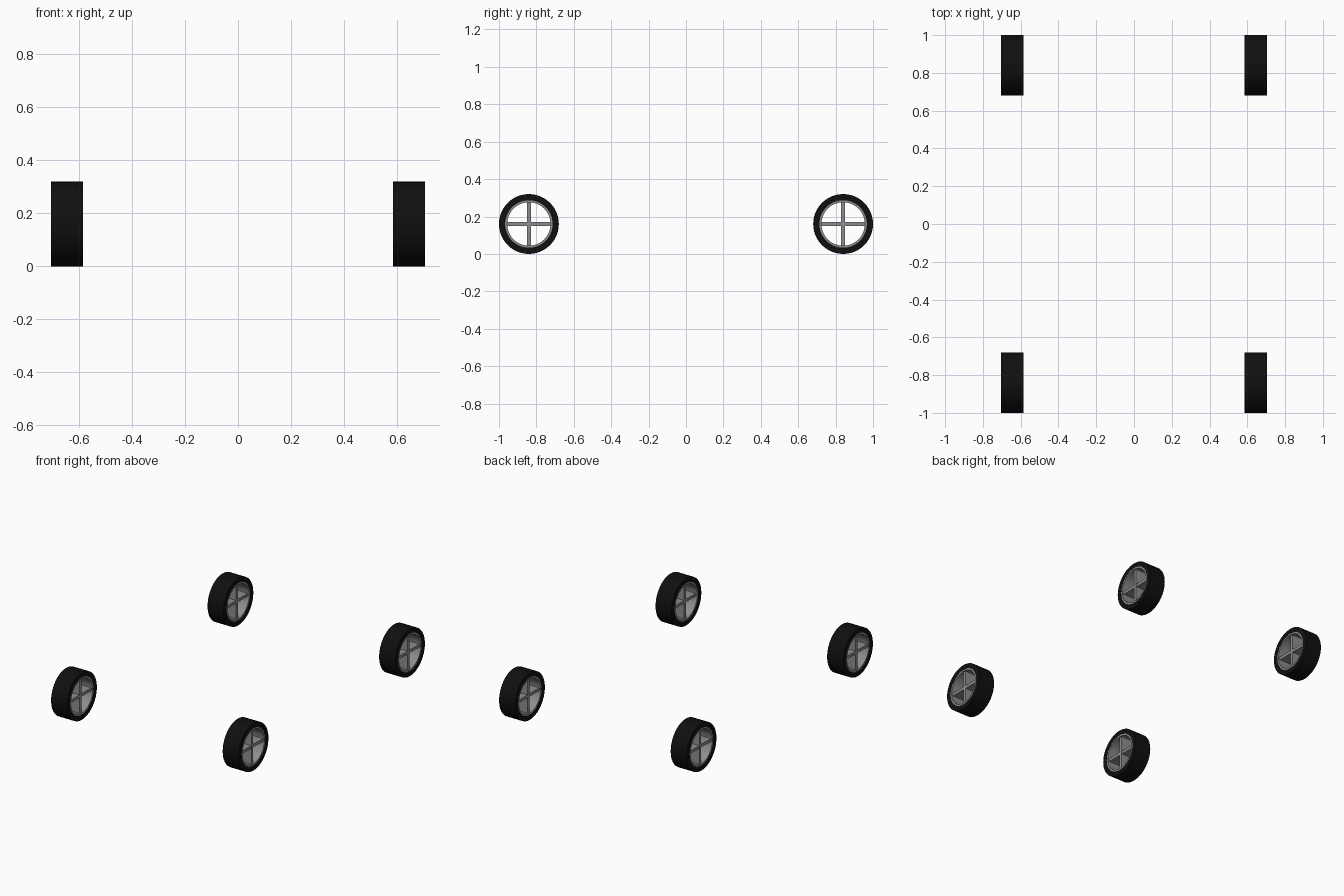
import bpy, bmesh, math
from mathutils import Matrix, Vector

if "Cube" in bpy.data.objects:
    bpy.data.objects.remove(bpy.data.objects["Cube"], do_unlink=True)

RADIUS, WIDTH, SEGMENTS = 0.16, 0.12, 48
TRACK_X, AXLE_Y = 0.645, 0.84


def material(name, colour, roughness):
    m = bpy.data.materials.new(name)
    m.use_nodes = True
    m.diffuse_color = colour
    bsdf = m.node_tree.nodes["Principled BSDF"]
    bsdf.inputs["Base Color"].default_value = colour
    bsdf.inputs["Roughness"].default_value = roughness
    return m


rubber = material("black rubber", (0.005, 0.005, 0.005, 1), 0.8)
metal = material("grey metal", (0.27, 0.27, 0.27, 1), 0.5)


def add_object(name, bm, mat, location, smooth):
    bmesh.ops.recalc_face_normals(bm, faces=bm.faces)
    mesh = bpy.data.meshes.new(name)
    bm.to_mesh(mesh)
    bm.free()
    mesh.materials.append(mat)
    ob = bpy.data.objects.new(name, mesh)
    ob.location = location
    bpy.context.collection.objects.link(ob)
    if smooth:
        bpy.ops.object.select_all(action='DESELECT')
        ob.select_set(True)
        bpy.context.view_layer.objects.active = ob
        bpy.ops.object.shade_smooth_by_angle(angle=math.radians(30))
    return ob


def ring(name, r_in, r_out, width, mat, location):
    """Rectangular section spun about the x axis."""
    bm = bmesh.new()
    h = width / 2
    section = [(-h, r_in), (h, r_in), (h, r_out), (-h, r_out)]
    verts = [bm.verts.new((x, 0, r)) for x, r in section]
    edges = [bm.edges.new((verts[i], verts[(i + 1) % 4])) for i in range(4)]
    bmesh.ops.spin(bm, geom=verts + edges, cent=(0, 0, 0), axis=(1, 0, 0),
                   angle=math.tau, steps=SEGMENTS, use_merge=True)
    bmesh.ops.remove_doubles(bm, verts=bm.verts, dist=1e-5)
    add_object(name, bm, mat, location, True)


def spokes(name, location):
    """Upright and level bars crossing at the hub."""
    bm = bmesh.new()
    for size in ((0.10, 0.02, 0.24), (0.098, 0.24, 0.02)):
        bmesh.ops.create_cube(bm, size=1, matrix=Matrix.Diagonal(Vector((*size, 1))))
    add_object(name, bm, metal, location, False)


# Four identical wheels
for end, sy in (("front", -1), ("rear", 1)):
    for side, sx in (("left", 1), ("right", -1)):
        place = (sx * TRACK_X, sy * AXLE_Y, RADIUS)
        label = f"{end}_{side}"
        ring(label + "_tyre", 0.127, RADIUS, WIDTH, rubber, place)
        ring(label + "_rim", 0.116, 0.127, WIDTH - 0.002, metal, place)
        spokes(label + "_spokes", place)
